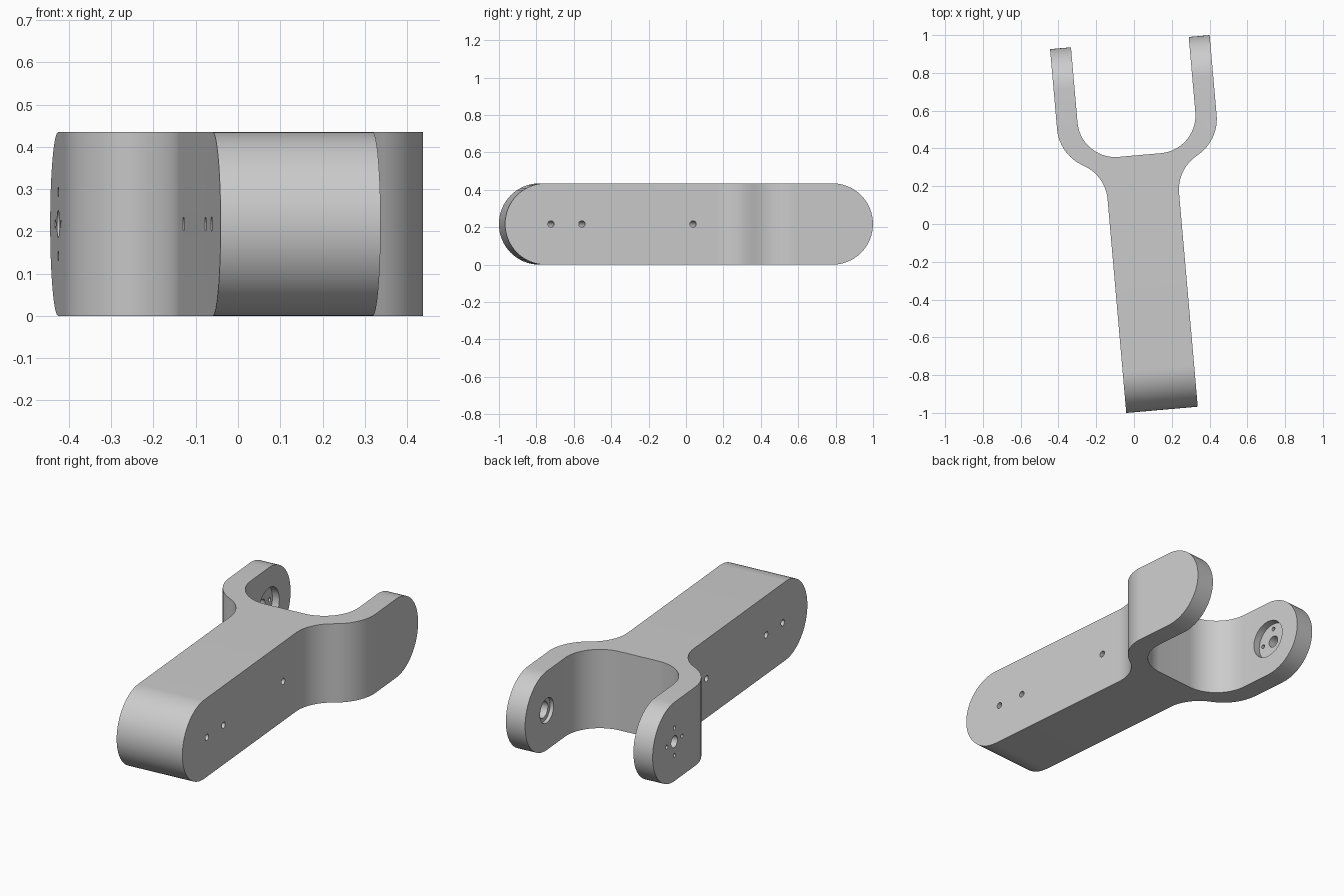
import bpy, bmesh, math
from mathutils import Vector, Matrix

if "Cube" in bpy.data.objects:
    bpy.data.objects.remove(bpy.data.objects["Cube"])

HEIGHT = 0.435
MID = HEIGHT / 2
TIP, END = 0.961, -0.993
ARM_OUT, ARM_IN, BEAM = 0.424, 0.313, 0.19

grey = bpy.data.materials.new("matte grey")
grey.use_nodes = True
grey.diffuse_color = (0.6, 0.6, 0.6, 1)
grey.node_tree.nodes["Principled BSDF"].inputs["Base Color"].default_value = (0.6, 0.6, 0.6, 1)


def fillet(corners, steps=16):
    """Round each (x, y, tangent length) corner with a circular arc."""
    out = []
    for i, (x, y, d) in enumerate(corners):
        p = Vector((x, y))
        if not d:
            out.append(p)
            continue
        a = (Vector(corners[i - 1][:2]) - p).normalized()
        b = (Vector(corners[(i + 1) % len(corners)][:2]) - p).normalized()
        centre = p + (a + b).normalized() * d / math.cos(a.angle(b) / 2)
        start, stop = p + a * d - centre, p + b * d - centre
        out += [centre + start.lerp(stop, k / steps).normalized() * start.length
                for k in range(steps + 1)]
    return out


def prism(name, points, direction):
    """Extrude a closed 3D outline along a direction."""
    bm = bmesh.new()
    near = [bm.verts.new(p) for p in points]
    far = [bm.verts.new(Vector(p) + Vector(direction)) for p in points]
    bm.faces.new(near)
    bm.faces.new(far[::-1])
    for i in range(len(near)):
        bm.faces.new((near[i - 1], far[i - 1], far[i], near[i]))
    bmesh.ops.recalc_face_normals(bm, faces=bm.faces)
    mesh = bpy.data.meshes.new(name)
    bm.to_mesh(mesh)
    bm.free()
    mesh.materials.append(grey)
    ob = bpy.data.objects.new(name, mesh)
    bpy.context.collection.objects.link(ob)
    return ob


def combine(ob, cutter, operation):
    mod = ob.modifiers.new("cut", "BOOLEAN")
    mod.operation, mod.solver, mod.object = operation, "EXACT", cutter
    bpy.context.view_layer.objects.active = ob
    bpy.ops.object.modifier_apply(modifier=mod.name)
    bpy.data.objects.remove(cutter)


def bore(ob, radius, x0, x1, y, z=MID, sides=32):
    """Cut a round hole running across the model from x0 to x1."""
    ring = [(x0, y + radius * math.cos(t), z + radius * math.sin(t))
            for t in (2 * math.pi * k / sides for k in range(sides))]
    combine(ob, prism("bore_cutter", ring, (x1 - x0, 0, 0)), "DIFFERENCE")


# Forked plan outline, mirrored across the long axis
half = [(ARM_IN, 0.361, 0.2), (ARM_IN, TIP, 0), (ARM_OUT, TIP, 0),
        (ARM_OUT, 0.406, 0.13), (BEAM, 0.263, 0.12), (BEAM, END, 0)]
outline = half + [(-x, y, d) for x, y, d in reversed(half)]
body = prism("forked_arm", [(p.x, p.y, -0.1) for p in fillet(outline)], (0, 0, HEIGHT + 0.2))

# Rounded ends seen from the side
stadium = []
for y, first in ((TIP - MID, -90), (END + MID, 90)):
    for k in range(33):
        t = math.radians(first + 180 * k / 32)
        stadium.append((-1, y + MID * math.cos(t), MID + MID * math.sin(t)))
combine(body, prism("side_cutter", stadium, (2, 0, 0)), "INTERSECT")

# Cross holes through the beam
for y in (-0.747, -0.581, 0.016):
    bore(body, 0.017, -0.3, 0.3, y)

# Right arm: recess inside, centre hole and four screw holes through
pivot = TIP - MID
bore(body, 0.105, -ARM_IN - 0.04, -0.2, pivot)
bore(body, 0.032, -0.6, -0.2, pivot)
for dy, dz in ((1, 0), (-1, 0), (0, 1), (0, -1)):
    bore(body, 0.011, -0.6, -0.2, pivot + 0.076 * dy, MID + 0.076 * dz, 16)

# Left arm: stepped blind bore on the inside
bore(body, 0.068, 0.2, ARM_IN + 0.02, pivot)
bore(body, 0.045, 0.2, ARM_IN + 0.07, pivot)

# Swing the whole piece slightly about the vertical
body.matrix_world = Matrix.Rotation(math.radians(5), 4, "Z") @ Matrix.Translation((0.062, 0, 0))
bpy.ops.object.select_all(action="DESELECT")
body.select_set(True)
bpy.context.view_layer.objects.active = body
bpy.ops.object.shade_smooth_by_angle(angle=math.radians(30))
